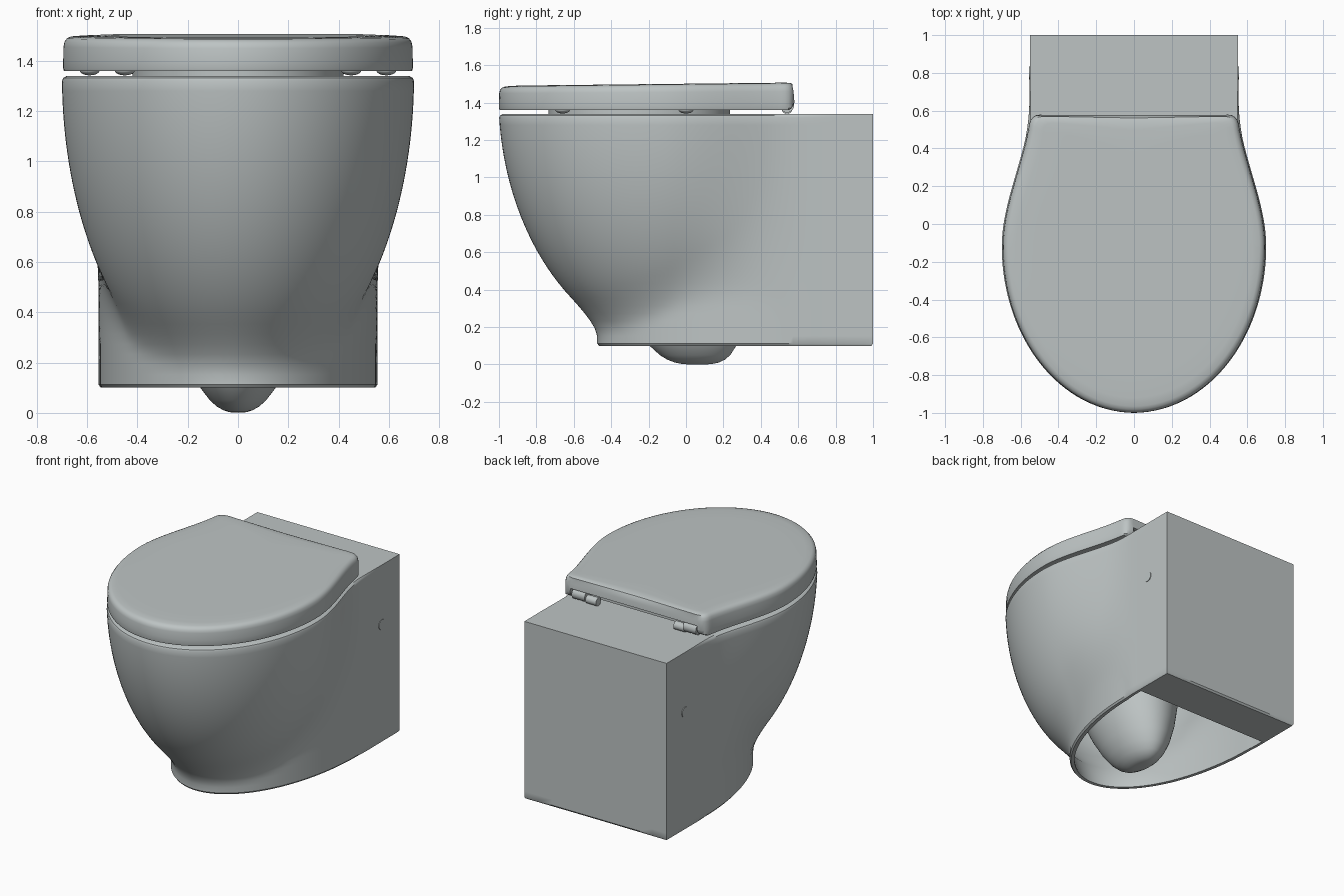
import bpy, bmesh, math
from mathutils import Vector

if "Cube" in bpy.data.objects:
    bpy.data.objects.remove(bpy.data.objects["Cube"])

ceramic = bpy.data.materials.new("pale grey ceramic")
ceramic.use_nodes = True
COLOR = (0.51, 0.55, 0.55, 1)
ceramic.diffuse_color = COLOR
ceramic.node_tree.nodes["Principled BSDF"].inputs["Base Color"].default_value = COLOR

TOP, BASE, BACK, WALL_X = 1.34, 0.10, 1.0, 0.55
RAY_Y = 0.25
CORNER = math.atan2(BACK - RAY_Y, WALL_X)
FRONT = -math.pi / 2
ANGLES = [FRONT + (CORNER - FRONT) * i / 80 for i in range(81)]
ANGLES += [CORNER + (math.pi / 2 - CORNER) * i / 6 for i in range(1, 7)]


def smoothstep(t):
    t = min(1, max(0, t))
    return t * t * (3 - 2 * t)


def bowl_width(y, z):
    """Half width of the egg shaped bowl, easing into the wall box."""
    drop = TOP - z
    s = math.sqrt(max(0.001, 1 - (drop / 1.25) ** 2))
    a, b, yc = 0.70 * s, 0.88 * s, -0.12 + 0.05 * drop
    if y > yc:
        return a + (WALL_X - a) * smoothstep((y - yc) / (0.65 - yc))
    t = (yc - y) / b
    return a * math.sqrt(1 - t * t) if t < 1 else -1


def plinth_width(y, z):
    if y > 0.55:
        return WALL_X
    t = (0.55 - y) / 1.025
    return WALL_X * math.sqrt(1 - t * t) if t < 1 else -1


def lid_width(y, z):
    w, r, end = bowl_width(y, TOP) - 0.005, 0.05, 0.58
    if y > end:
        return -1
    if y > end - r:
        w -= r - math.sqrt(r * r - (y - end + r) ** 2)
    return w


def reach(angle, width, z):
    """Distance from the centre line to an outline along one ray."""
    lo, hi = 0, 1.6
    for _ in range(30):
        m = (lo + hi) / 2
        x, y = m * math.cos(angle), RAY_Y + m * math.sin(angle)
        if y <= BACK + 1e-6 and abs(x) <= width(y, z):
            lo = m
        else:
            hi = m
    return lo


def ring(point):
    """Closed loop from a half outline, mirrored in x."""
    half = [Vector(point(a)) for a in ANGLES]
    half[0].x = half[-1].x = 0
    return half + [Vector((-p.x, p.y, p.z)) for p in half[-2:0:-1]]


def body_ring(z, inset=0.0, edge=0.0, y_max=BACK):
    def point(a):
        rear = min(1, max(0, (CORNER - a) / (CORNER - FRONT)))
        k = 0.15 * rear + 1e-6
        r1, r2 = reach(a, bowl_width, z), reach(a, plinth_width, z)
        h = max(0, 1 - abs(r1 - r2) / k)
        r = max(r1, r2) + h * h * k / 4 - inset - edge * smoothstep(rear * 3)
        return (r * math.cos(a), min(y_max, RAY_Y + r * math.sin(a)), z)
    return ring(point)


def basin_ring(z, inset=0.0):
    t = z / 1.3
    rx, ry, cy = 0.44 * t ** 0.42 - inset, 0.5 * t ** 0.3 - inset, 0.06 - 0.3 * t
    return ring(lambda a: (rx * math.cos(a), cy + ry * math.sin(a), z + inset))


def lid_ring(z, inset, y_max=1.0, tilt=0.0):
    def point(a):
        r = reach(a, lid_width, z) - inset
        y = min(y_max, RAY_Y + r * math.sin(a))
        return (r * math.cos(a), y, z + tilt * (y + 1) / 1.55)
    return ring(point)


def finish(obj, angle=35):
    obj.data.materials.clear()
    obj.data.materials.append(ceramic)
    bpy.ops.object.select_all(action="DESELECT")
    obj.select_set(True)
    bpy.context.view_layer.objects.active = obj
    bpy.ops.object.shade_smooth_by_angle(angle=math.radians(angle))


def loft(name, rings):
    bm = bmesh.new()
    loops = [[bm.verts.new(p) for p in r] for r in rings]
    n = len(loops[0])
    for a, b in zip(loops, loops[1:]):
        for i in range(n):
            j = (i + 1) % n
            bm.faces.new((a[i], a[j], b[j], b[i]))
    bm.faces.new(loops[0][::-1])
    bm.faces.new(loops[-1])
    bmesh.ops.recalc_face_normals(bm, faces=bm.faces)
    mesh = bpy.data.meshes.new(name)
    bm.to_mesh(mesh)
    bm.free()
    obj = bpy.data.objects.new(name, mesh)
    bpy.context.collection.objects.link(obj)
    return obj


def cylinder(name, radius, depth, location, axis_x=True, scale=(1, 1, 1)):
    bpy.ops.mesh.primitive_cylinder_add(vertices=32, radius=radius, depth=depth, location=location,
                                        rotation=(0, math.pi / 2 if axis_x else 0, 0))
    obj = bpy.context.object
    obj.name, obj.scale = name, scale
    finish(obj)
    return obj


# Pan: basin underside, hollow skirt, outer shell, rim and basin inside
levels = [BASE + 0.012 + (TOP - 0.032 - BASE) * i / 30 for i in range(31)]
basin = [0.001, 0.004, 0.01, 0.025, 0.05, 0.1, 0.18, 0.3, 0.5, 0.75, 1.0, 1.28]
rings = [basin_ring(z) for z in basin]
rings += [body_ring(z, 0.035, 0, 0.7) for z in [1.28] + levels[24::-4] + [BASE]]
rings += [body_ring(BASE, 0.01)] + [body_ring(z) for z in levels]
rings += [body_ring(TOP - 0.008, 0, 0.006), body_ring(TOP, 0, 0.022)]
rings += [basin_ring(TOP - 0.02, 0.02)] + [basin_ring(z, 0.02) for z in basin[:3:-1]]
finish(loft("pan", rings))

# Lid with a softly rounded upper edge
lid = loft("lid", [
    lid_ring(1.36, 0.03, 0.54), lid_ring(1.36, 0.003, 0.55), lid_ring(1.37, 0, 0.565),
    lid_ring(1.40, 0), lid_ring(1.45, 0.001, 0.575, 0.01), lid_ring(1.468, 0.006, 0.57, 0.015),
    lid_ring(1.48, 0.018, 1, 0.018), lid_ring(1.486, 0.035, 1, 0.018),
    lid_ring(1.489, 0.08, 1, 0.018), lid_ring(1.49, 0.2, 1, 0.017)])

# Hinge recess under the rear edge of the lid
bpy.ops.mesh.primitive_cube_add(size=1, location=(0, 0.56, 1.37))
cutter = bpy.context.object
cutter.name = "hinge_recess_cutter"
cutter.scale = (0.98, 0.14, 0.11)
cutter.hide_render = True
cutter.hide_set(True)
cut = lid.modifiers.new("hinge recess", "BOOLEAN")
cut.object, cut.solver = cutter, "EXACT"
finish(lid)

# Seat pad between rim and lid
cylinder("seat", 1, 0.035, (0, -0.25, 1.352), False, (0.42, 0.485, 1))

# Hinges, bumpers and side fixing caps
for side, sx in (("left", 1), ("right", -1)):
    cylinder(side + "_hinge_barrel", 0.038, 0.10, (sx * 0.43, 0.54, 1.385))
    cylinder(side + "_hinge_foot", 0.028, 0.08, (sx * 0.34, 0.54, 1.367))
    cylinder(side + "_fixing_cap", 0.035, 0.012, (sx * WALL_X, 0.8, 0.925))
    for place, x, y in (("front", 0.45, -0.66), ("middle", 0.59, 0.0)):
        bpy.ops.mesh.primitive_uv_sphere_add(segments=24, ring_count=12, radius=0.04,
                                             location=(sx * x, y, 1.362))
        bumper = bpy.context.object
        bumper.name = side + "_" + place + "_bumper"
        bumper.scale.z = 0.5
        finish(bumper)
